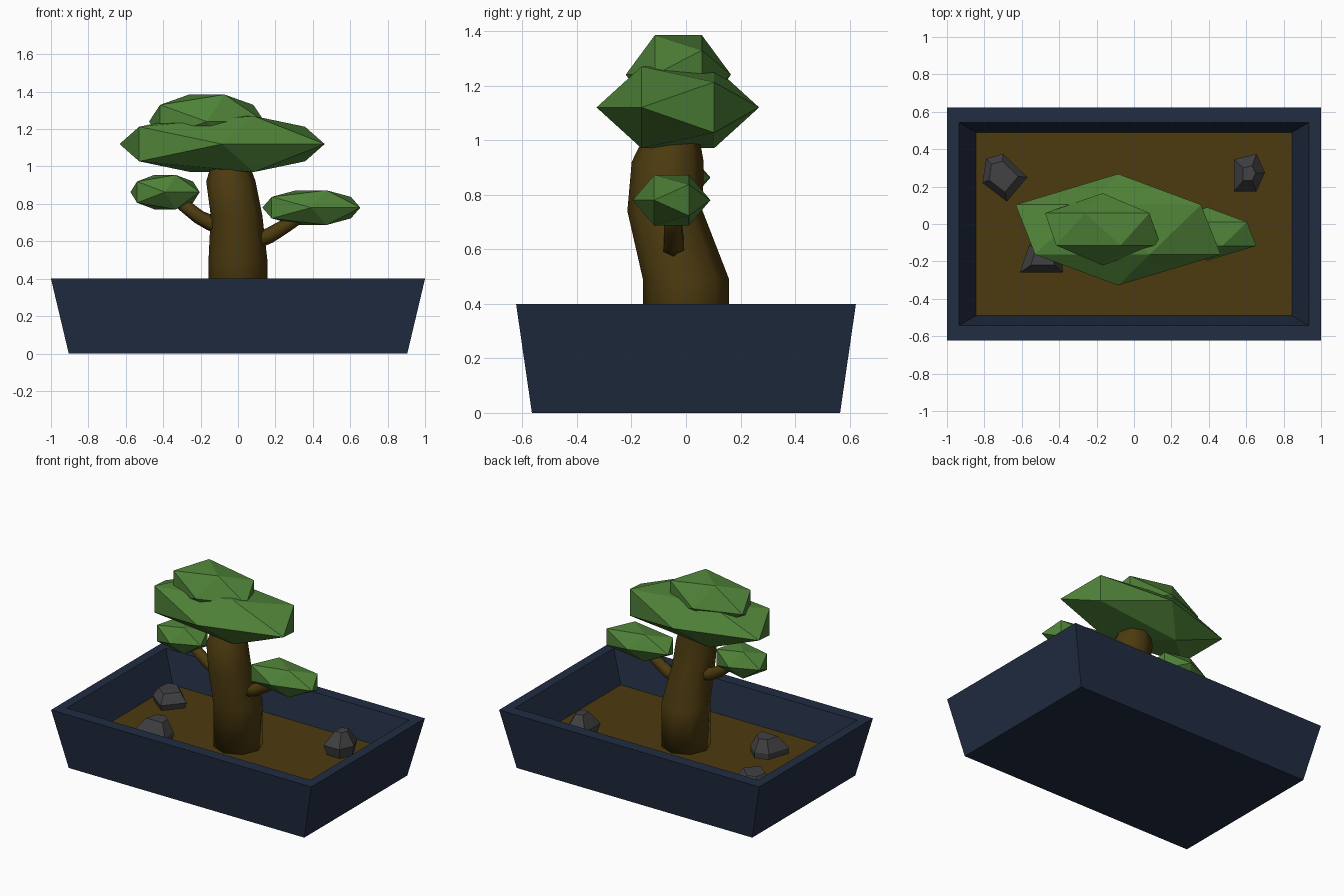
import bpy, bmesh, math
from mathutils import Vector

if "Cube" in bpy.data.objects:
    bpy.data.objects.remove(bpy.data.objects["Cube"])


def material(name, rgb):
    m = bpy.data.materials.new(name)
    m.diffuse_color = (*rgb, 1)
    m.use_nodes = True
    m.node_tree.nodes["Principled BSDF"].inputs["Base Color"].default_value = m.diffuse_color
    return m


NAVY = material("navy glaze", (0.0152, 0.0262, 0.0545))
BROWN = material("earth brown", (0.074, 0.044, 0.0052))
GREEN = material("leaf green", (0.078, 0.225, 0.040))
GREY = material("stone grey", (0.054, 0.054, 0.058))


def finish(name, bm, mat, smooth=False):
    bmesh.ops.recalc_face_normals(bm, faces=bm.faces)
    mesh = bpy.data.meshes.new(name)
    bm.to_mesh(mesh)
    bm.free()
    mesh.materials.append(mat)
    for p in mesh.polygons:
        p.use_smooth = smooth
    ob = bpy.data.objects.new(name, mesh)
    bpy.context.collection.objects.link(ob)
    return ob


def loft(name, rings, mat, cap_end=True, smooth=False):
    """Skin a list of equal-length point rings."""
    bm = bmesh.new()
    vs = [[bm.verts.new(p) for p in ring] for ring in rings]
    n = len(vs[0])
    for a, b in zip(vs, vs[1:]):
        for i in range(n):
            j = (i + 1) % n
            bm.faces.new((a[i], a[j], b[j], b[i]))
    bm.faces.new(vs[0][::-1])
    if cap_end:
        bm.faces.new(vs[-1])
    return finish(name, bm, mat, smooth)


def rect(x, y, z):
    return [(-x, -y, z), (x, -y, z), (x, y, z), (-x, y, z)]


def tube(name, path, sides, mat, level=False):
    """Sweep a tapering ring along (x, y, z, radius) points."""
    pts = [Vector(p[:3]) for p in path]
    rings = []
    for k, p in enumerate(pts):
        t = (pts[min(k + 1, len(pts) - 1)] - pts[max(k - 1, 0)]).normalized()
        if level:
            t = Vector((0, 0, 1))
        u = Vector((0, 1, 0)).cross(t).normalized()
        v = t.cross(u)
        angles = [2 * math.pi * i / sides for i in range(sides)]
        rings.append([p + path[k][3] * (u * math.cos(a) + v * math.sin(a)) for a in angles])
    return loft(name, rings, mat, smooth=True)


def foliage(name, centre, size):
    """Flattened icosahedron with its poles along y."""
    bm = bmesh.new()
    bmesh.ops.create_icosphere(bm, subdivisions=1, radius=1)
    for v in bm.verts:
        x, y, z = v.co
        v.co = [c + s * d for c, s, d in zip(centre, size, (x, -z, y))]
    return finish(name, bm, GREEN)


def rock(name, outline, levels):
    """Convex hull of one outline repeated at (z, scale) levels."""
    cx = sum(p[0] for p in outline) / len(outline)
    cy = sum(p[1] for p in outline) / len(outline)
    bm = bmesh.new()
    for z, s in levels:
        for x, y in outline:
            bm.verts.new((cx + (x - cx) * s, cy + (y - cy) * s, z))
    bmesh.ops.convex_hull(bm, input=bm.verts)
    return finish(name, bm, GREY)


# Tray pot and soil
loft("pot", [rect(.905, .565, 0), rect(1, .623, .4), rect(.935, .543, .4),
             rect(.845, .49, .19)], NAVY, cap_end=False)
loft("soil", [rect(.845, .49, .17), rect(.845, .49, .19)], BROWN)

# Trunk and branches
tube("trunk", [(0, 0, .17, .158), (0, 0, .49, .158), (-.008, -.077, .74, .138),
               (-.038, -.067, .92, .132), (-.04, -.058, .98, .112),
               (-.05, -.055, 1.03, .1)], 8, BROWN, level=True)
tube("right_branch", [(.06, -.045, .59, .047), (.17, -.045, .632, .042),
                      (.25, -.048, .68, .038), (.37, -.05, .76, .034)], 6, BROWN)
tube("left_branch", [(-.06, -.05, .665, .047), (-.15, -.05, .7, .042),
                     (-.21, -.05, .73, .038), (-.36, -.05, .85, .034)], 6, BROWN)

# Foliage pads
foliage("main_canopy", (-.085, -.03, 1.12), (.613, .298, .176))
foliage("top_canopy", (-.167, -.028, 1.24), (.345, .193, .17))
foliage("right_pad", (.392, -.053, .78), (.293, .1425, .109))
foliage("left_pad", (-.39, -.053, .863), (.207, .1425, .108))

# Rocks half buried in the soil
rock("back_left_rock", [(-.81, .22), (-.68, .12), (-.57, .25), (-.7, .375), (-.79, .35)],
     [(.15, .8), (.23, 1), (.29, .65)])
rock("back_right_rock", [(.535, .175), (.655, .175), (.7, .275), (.655, .375), (.535, .345)],
     [(.17, .75), (.26, 1), (.35, .4)])
rock("front_left_rock", [(-.61, -.26), (-.38, -.26), (-.39, -.15), (-.47, -.08), (-.56, -.11)],
     [(.17, .95), (.23, 1), (.31, .55)])
